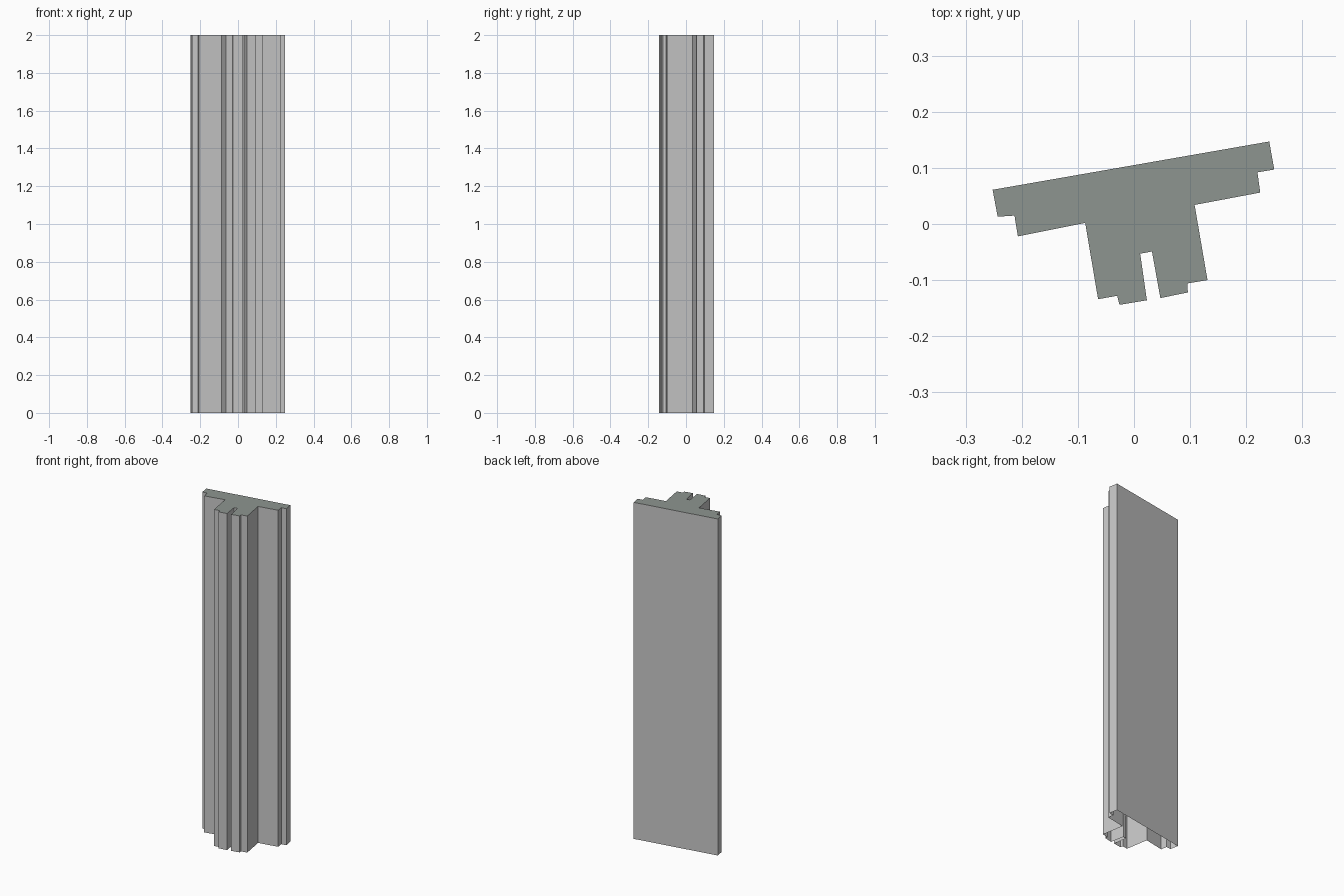
import bpy
import bmesh

cube = bpy.data.objects.get("Cube")
if cube:
    bpy.data.objects.remove(cube, do_unlink=True)

HEIGHT = 2.0


def make_material(name, colour):
    mat = bpy.data.materials.new(name)
    mat.use_nodes = True
    mat.diffuse_color = colour
    bsdf = next(n for n in mat.node_tree.nodes if n.type == "BSDF_PRINCIPLED")
    bsdf.inputs["Base Color"].default_value = colour
    return mat


light_grey = make_material("light grey", (0.58, 0.58, 0.58, 1))
green_grey = make_material("green grey", (0.27, 0.3, 0.28, 1))

# Cross-section, counter-clockwise from the back right corner
left_lip = [(-.252, .061), (-.243, .013), (-.213, .015), (-.207, -.022)]
stem_left = [(-.087, .002), (-.064, -.134), (-.03, -.128), (-.026, -.144), (.023, -.136)]
groove = [(.011, -.053), (.032, -.049)]
stem_right = [(.047, -.132), (.096, -.122), (.095, -.106), (.131, -.1), (.108, .034)]
right_lip = [(.225, .056), (.22, .092), (.25, .097), (.241, .147)]
profile = left_lip + stem_left + groove + stem_right + right_lip

# Upright T-shaped bar: side walls and a top cap, open underneath
bm = bmesh.new()
lower = [bm.verts.new((x, y, 0)) for x, y in profile]
upper = [bm.verts.new((x, y, HEIGHT)) for x, y in profile]
count = len(profile)
for i in range(count):
    j = (i + 1) % count
    bm.faces.new((lower[i], lower[j], upper[j], upper[i]))
cap = bm.faces.new(upper)
cap.material_index = 1

mesh = bpy.data.meshes.new("t_bar")
bm.to_mesh(mesh)
bm.free()
mesh.materials.append(light_grey)
mesh.materials.append(green_grey)
bar = bpy.data.objects.new("t_bar", mesh)
bpy.context.collection.objects.link(bar)
